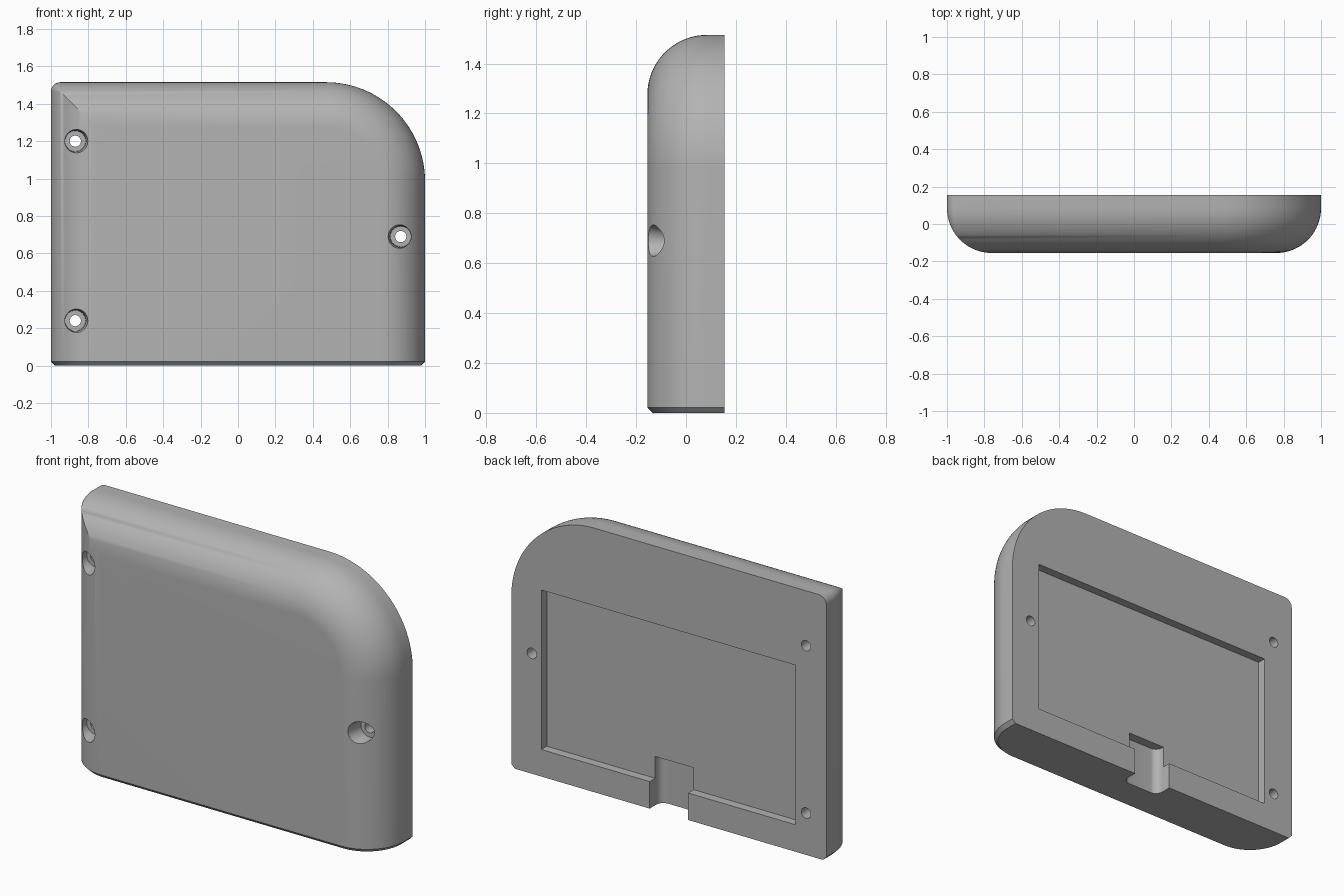
import bpy, bmesh, math

if "Cube" in bpy.data.objects:
    bpy.data.objects.remove(bpy.data.objects["Cube"])

HALF, TOP, BACK = 1.0, 1.515, 0.155
ROUND, CHAMFER = 0.24, 0.022
BIG_R, SMALL_R = 0.53, 0.05

grey = bpy.data.materials.new("plain grey")
grey.use_nodes = True
COLOUR = (0.45, 0.45, 0.45, 1)
grey.diffuse_color = COLOUR
grey.node_tree.nodes["Principled BSDF"].inputs["Base Color"].default_value = COLOUR


def make_object(name, bm):
    bmesh.ops.recalc_face_normals(bm, faces=bm.faces)
    mesh = bpy.data.meshes.new(name)
    bm.to_mesh(mesh)
    bm.free()
    mesh.materials.append(grey)
    obj = bpy.data.objects.new(name, mesh)
    bpy.context.collection.objects.link(obj)
    return obj


def arc(cx, cz, r, start, end, steps):
    angles = [math.radians(start + (end - start) * i / steps) for i in range(steps + 1)]
    return [(cx + r * math.cos(a), cz + r * math.sin(a)) for a in angles]


def layer(inset, y, t):
    """One outline of the shell, with the chamfered foot at both ends."""
    side = HALF - inset
    top = TOP - inset
    big, small = BIG_R - inset, max(SMALL_R - inset, 0)
    foot_x = side - CHAMFER * math.cos(t)
    foot_y = y + CHAMFER * math.sin(t)
    pts = [(foot_x, foot_y, 0), (side, y, CHAMFER)]
    pts += [(x, y, z) for x, z in arc(side - big, top - big, big, 0, 90, 32)]
    pts += [(x, y, z) for x, z in arc(small - side, top - small, small, 90, 180, 8)]
    pts += [(-side, y, CHAMFER), (-foot_x, foot_y, 0)]
    return pts


# Shell: stacked outlines, rounded over towards the front
bm = bmesh.new()
outlines = [layer(0, BACK, 0)]
STEPS = 20
for i in range(STEPS + 1):
    t = math.pi / 2 * i / STEPS
    y = ROUND - BACK - ROUND * math.sin(t)
    outlines.append(layer(ROUND * (1 - math.cos(t)), y, t))
rings = [[bm.verts.new(p) for p in pts] for pts in outlines]
for a, b in zip(rings, rings[1:]):
    for i in range(len(a)):
        j = (i + 1) % len(a)
        bm.faces.new((a[i], a[j], b[j], b[i]))
bm.faces.new(rings[0])
front = rings[-1]
bm.faces.new(front[1:-1])
bm.faces.new((front[0], front[1], front[-2], front[-1]))
bmesh.ops.remove_doubles(bm, verts=bm.verts, dist=1e-5)
case = make_object("case_shell", bm)


def prism(name, outline, axis, low, high):
    """Closed solid from a 2D outline, extruded along y or z."""
    bm = bmesh.new()
    place = (lambda p, h: (p[0], h, p[1])) if axis == "y" else (lambda p, h: (p[0], p[1], h))
    ends = [[bm.verts.new(place(p, h)) for p in outline] for h in (low, high)]
    for e in ends:
        bm.faces.new(e)
    n = len(outline)
    for i in range(n):
        j = (i + 1) % n
        bm.faces.new((ends[0][i], ends[0][j], ends[1][j], ends[1][i]))
    return make_object(name, bm)


def screw_cutter(x, z):
    """Through hole with a slightly flared counterbore in front."""
    bm = bmesh.new()
    profile = [(0.07, -0.3), (0.068, -0.155), (0.057, -0.1), (0.055, -0.05), (0.03, -0.05), (0.03, 0.3)]
    loops = [[bm.verts.new((px, y, pz)) for px, pz in arc(x, z, r, 0, 348.75, 31)]
             for r, y in profile]
    for a, b in zip(loops, loops[1:]):
        for i in range(32):
            j = (i + 1) % 32
            bm.faces.new((a[i], a[j], b[j], b[i]))
    bm.faces.new(loops[0])
    bm.faces.new(loops[-1])
    return make_object("screw_hole_cutter", bm)


# Back recess
pocket = prism("recess_cutter", [(-0.805, 0.155), (0.81, 0.155), (0.81, 1.07), (-0.805, 1.07)],
               "y", BACK - 0.05, 0.3)

# Cable channel with rounded inner corners
W, FLOOR, R = 0.122, BACK - 0.105, 0.045
channel_outline = [(W, 0.3), (-W, 0.3)]
channel_outline += arc(R - W, FLOOR + R, R, 180, 270, 8)
channel_outline += arc(W - R, FLOOR + R, R, 270, 360, 8)
channel = prism("cable_channel_cutter", channel_outline, "z", -0.1, 0.28)

cutters = [pocket, channel] + [screw_cutter(x, z) for x, z in
                               ((-0.87, 1.2), (-0.87, 0.24), (0.87, 0.69))]

# Cut everything out of the shell
bpy.context.view_layer.objects.active = case
for cutter in cutters:
    mod = case.modifiers.new("cut", "BOOLEAN")
    mod.operation = "DIFFERENCE"
    mod.solver = "EXACT"
    mod.object = cutter
    bpy.ops.object.modifier_apply(modifier=mod.name)
    bpy.data.objects.remove(cutter)

bpy.ops.object.select_all(action="DESELECT")
case.select_set(True)
bpy.ops.object.shade_smooth_by_angle(angle=math.radians(28))
